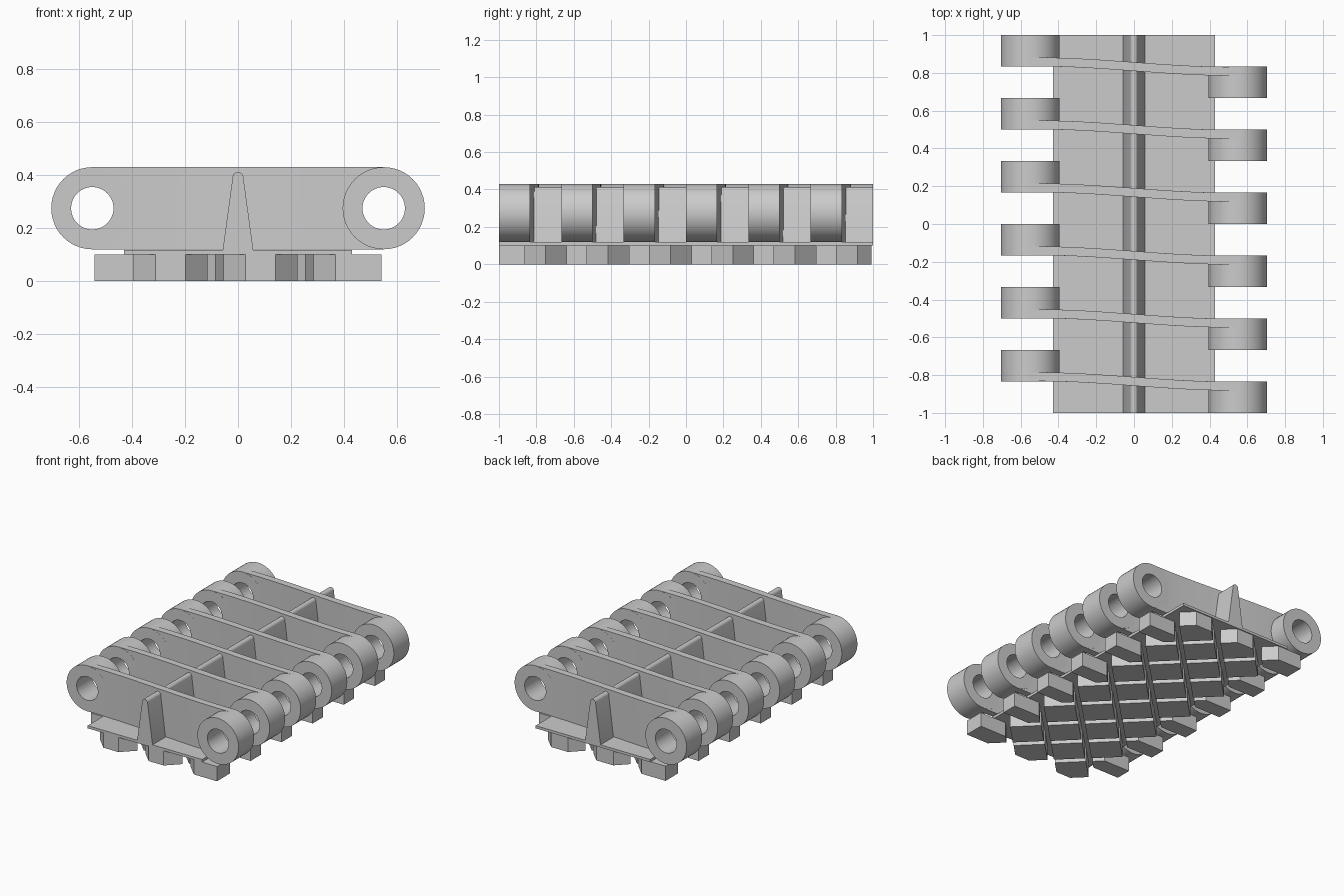
import bpy, bmesh, math

if "Cube" in bpy.data.objects:
    bpy.data.objects.remove(bpy.data.objects["Cube"])

PITCH = 1 / 3          # spacing of the links along y
R_OUT, R_IN = 0.155, 0.08
EYE_X, EYE_Z = 0.55, 0.275
EYE_W = PITCH / 2


def finish(name, bm, smooth=False):
    bmesh.ops.recalc_face_normals(bm, faces=bm.faces)
    me = bpy.data.meshes.new(name)
    bm.to_mesh(me)
    bm.free()
    ob = bpy.data.objects.new(name, me)
    bpy.context.collection.objects.link(ob)
    if smooth:
        bpy.ops.object.select_all(action='DESELECT')
        ob.select_set(True)
        bpy.context.view_layer.objects.active = ob
        bpy.ops.object.shade_smooth_by_angle(angle=math.radians(30))
    return ob


def prism(bm, pts, offset):
    """Closed prism from a 3D outline swept along an offset."""
    a = [bm.verts.new(p) for p in pts]
    b = [bm.verts.new([c + o for c, o in zip(p, offset)]) for p in pts]
    bm.faces.new(a)
    bm.faces.new(b[::-1])
    n = len(pts)
    for i in range(n):
        j = (i + 1) % n
        bm.faces.new((a[i], a[j], b[j], b[i]))


# Base plate
bm = bmesh.new()
prism(bm, [(-0.43, -1, 0.10), (0.43, -1, 0.10), (0.43, 1, 0.10), (-0.43, 1, 0.10)], (0, 0, 0.018))
finish("base_plate", bm)

# Tapered centre rib with a rounded top
bm = bmesh.new()
arc = [(0.02 * math.cos(t), 0.392 + 0.02 * math.sin(t))
       for t in (math.radians(10 + 20 * i) for i in range(9))]
outline = [(-0.058, 0.115), (0.058, 0.115)] + arc
prism(bm, [(x, -1, z) for x, z in outline], (0, 2, 0))
finish("centre_rib", bm, True)


# Hinge eyes: tubes along y
def eye(name, x, y0, n=48):
    bm = bmesh.new()
    rings = []
    for i in range(n):
        t = 2 * math.pi * i / n
        c, s = math.cos(t), math.sin(t)
        rings.append([bm.verts.new((x + r * c, y, EYE_Z + r * s)) for r, y in
                      ((R_OUT, y0), (R_OUT, y0 + EYE_W), (R_IN, y0 + EYE_W), (R_IN, y0))])
    for i in range(n):
        p, q = rings[i], rings[(i + 1) % n]
        for k in range(4):
            m = (k + 1) % 4
            bm.faces.new((p[k], q[k], q[m], p[m]))
    finish(name, bm, True)


# S-curved webs joining each left eye to the right eye in front of it
def web(name, y_mid, cols=28, rows=12, thick=0.047):
    bm = bmesh.new()
    grid = {}
    for j in range(rows + 1):
        dz = R_OUT * (2 * j / rows - 1)
        end = EYE_X - math.sqrt(max(0, 0.12 ** 2 - dz ** 2))   # wraps round the bore
        for i in range(cols + 1):
            x = end * (2 * i / cols - 1)
            t = min(1, max(0, (x + 0.5) / 1.0))
            t = t * t * (3 - 2 * t)
            y = y_mid + 0.0245 * (1 - 2 * t)
            for k, s in enumerate((-0.5, 0.5)):
                grid[i, j, k] = bm.verts.new((x, y + s * thick, EYE_Z + dz))
    for i in range(cols):
        for j in range(rows):
            for k in (0, 1):
                bm.faces.new([grid[a, b, k] for a, b in
                              ((i, j), (i + 1, j), (i + 1, j + 1), (i, j + 1))])
        for j in (0, rows):
            bm.faces.new((grid[i, j, 0], grid[i + 1, j, 0], grid[i + 1, j, 1], grid[i, j, 1]))
    for j in range(rows):
        for i in (0, cols):
            bm.faces.new((grid[i, j, 0], grid[i, j + 1, 0], grid[i, j + 1, 1], grid[i, j, 1]))
    finish(name, bm, True)


for k in range(6):
    y = -1 + k * PITCH
    eye(f"right_eye_{k + 1}", EYE_X, y)
    eye(f"left_eye_{k + 1}", -EYE_X, y + EYE_W)
    web(f"web_{k + 1}", y + EYE_W)

# Tread pads: staggered diamonds, with straight tabs along both long sides.
# Half of them are laid out, the other half is the same turned 180 degrees.
D, T = 0.14, 0.055     # diamond half diagonal, tab half width
bm = bmesh.new()
for turn in (1, -1):
    y_end = -1 if turn == 1 else -0.993

    def pad(pts):
        prism(bm, [(turn * x, turn * y, 0) for x, y in pts], (0, 0, 0.10))

    for k in range(6):
        yc = -1 + PITCH / 4 + k * PITCH
        for xc in (-0.255, 0.085):
            pts = [(xc + D, yc), (xc, yc + D), (xc - D, yc)]
            if k == 0:      # tip cut off at the end of the plate
                h = D - (yc - y_end)
                pts += [(xc - h, y_end), (xc + h, y_end)]
            else:
                pts.append((xc, yc - D))
            pad(pts)
        pts = [(0.542, yc + T), (0.425 + D - 2 * D + D - T - 0.03, yc + T)]
        pts = [(0.542, yc + T), (0.34, yc + T), (0.285, yc)]
        if k == 0:          # corner tab reaches the end of the plate
            pts += [(0.285 + yc - y_end, y_end), (0.542, y_end)]
        else:
            pts += [(0.34, yc - T), (0.542, yc - T)]
        pad(pts)
finish("tread_pads", bm)
